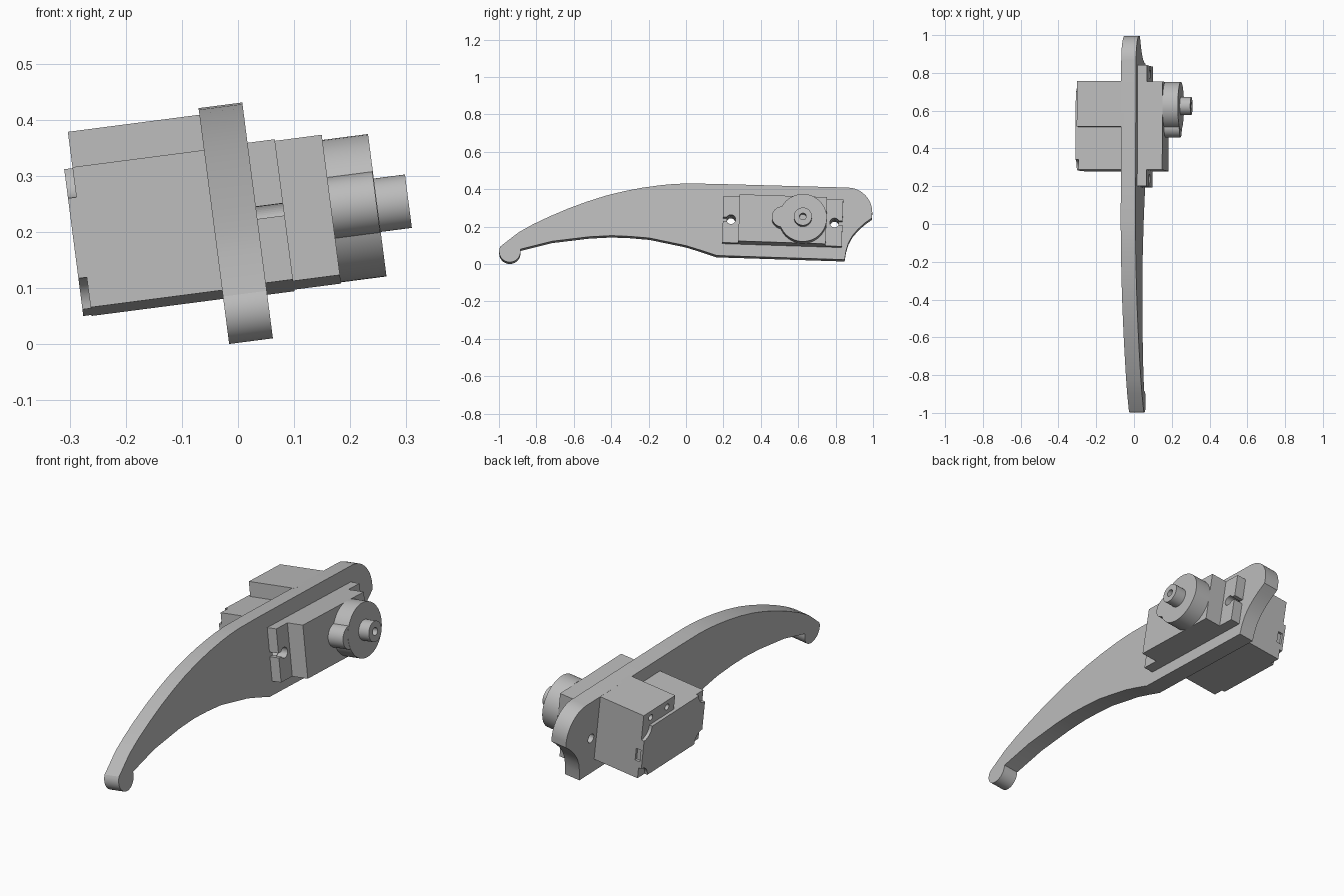
import bpy, bmesh
from math import sin, cos, pi, radians
from mathutils import Matrix

if "Cube" in bpy.data.objects:
    bpy.data.objects.remove(bpy.data.objects["Cube"])

grey = bpy.data.materials.new("light_grey")
grey.use_nodes = True
colour = (0.5, 0.5, 0.5, 1)
grey.diffuse_color = colour
grey.node_tree.nodes["Principled BSDF"].inputs["Base Color"].default_value = colour

# The whole arm leans sideways; the motor is also pitched a little
LEAN = Matrix.Rotation(radians(-7.4), 4, 'Y')
MOTOR = LEAN @ Matrix.Translation((0, 0.517, 0.217)) @ Matrix.Rotation(radians(-1.9), 4, 'X')


def arc(cy, cz, r, a0, a1, n=12):
    return [(cy + r * cos(radians(a0 + (a1 - a0) * i / n)),
             cz + r * sin(radians(a0 + (a1 - a0) * i / n))) for i in range(n + 1)]


def circle(cy, cz, r, n=48):
    return [(cy + r * cos(2 * pi * i / n), cz + r * sin(2 * pi * i / n)) for i in range(n)]


def rect(y0, y1, z0, z1):
    return [(y0, z0), (y1, z0), (y1, z1), (y0, z1)]


def prism(name, outline, x0, x1, frame=MOTOR):
    """Extrude a side outline from x0 to x1 in the given frame."""
    bm = bmesh.new()
    face = bm.faces.new([bm.verts.new((x0, y, z)) for y, z in outline])
    out = bmesh.ops.extrude_face_region(bm, geom=[face])["geom"]
    verts = [v for v in out if isinstance(v, bmesh.types.BMVert)]
    bmesh.ops.translate(bm, verts=verts, vec=(x1 - x0, 0, 0))
    bmesh.ops.recalc_face_normals(bm, faces=bm.faces)
    mesh = bpy.data.meshes.new(name)
    bm.to_mesh(mesh)
    bm.free()
    mesh.materials.append(grey)
    obj = bpy.data.objects.new(name, mesh)
    obj.matrix_world = frame
    bpy.context.collection.objects.link(obj)
    return obj


def select(obj):
    bpy.ops.object.select_all(action='DESELECT')
    obj.select_set(True)
    bpy.context.view_layer.objects.active = obj


def combine(obj, others, operation='DIFFERENCE'):
    for other in others:
        mod = obj.modifiers.new("combine", 'BOOLEAN')
        mod.operation, mod.object, mod.solver = operation, other, 'EXACT'
        select(obj)
        bpy.ops.object.modifier_apply(modifier=mod.name)
        bpy.data.objects.remove(other)


# Curved arm: back ridge, rounded tail, concave notch, underside, hooked foot
outline = [(-0.896, 0.162), (-0.82, 0.205), (-0.73, 0.248), (-0.63, 0.291), (-0.527, 0.329),
           (-0.43, 0.36), (-0.329, 0.385), (-0.235, 0.403), (-0.142, 0.416), (-0.07, 0.423),
           (0, 0.426), (0.152, 0.424)]
outline += arc(0.862, 0.27, 0.134, 88, 0)
outline += [(0.994, 0.24), (0.955, 0.212), (0.92, 0.18), (0.89, 0.145), (0.868, 0.105),
            (0.855, 0.06), (0.848, 0.0155), (0.163, 0.038), (0.08, 0.066), (0, 0.091),
            (-0.195, 0.132), (-0.3, 0.141), (-0.398, 0.145), (-0.516, 0.139),
            (-0.714, 0.115), (-0.885, 0.072)]
outline += arc(-0.942, 0.059, 0.057, 0, -210, 20)
arm = prism("curved_arm", outline, -0.0156, 0.063, LEAN)
combine(arm, [prism("cutter", circle(s * 0.277, 0, 0.022), -0.1, 0.15) for s in (-1, 1)])

# Motor case with recessed screw corners and a cable socket
case = prism("motor_case", rect(-0.234, 0.234, -0.126, 0.126), -0.267, 0.196)
cuts = [prism("cutter", circle(sy * 0.234, sz * 0.126, 0.054), -0.3, -0.252)
        for sy in (-1, 1) for sz in (-1, 1)]
cuts.append(prism("cutter", rect(0.222, 0.3, -0.04, 0.02), -0.255, -0.23))
combine(case, cuts)

# Mounting block on top of the case, with two screw holes
block = prism("mounting_block", rect(-0.007, 0.234, 0.12, 0.197), -0.252, 0.0)
combine(block, [prism("cutter", circle(y, 0.162, 0.015, 24), -0.3, -0.15) for y in (0.05, 0.175)])

# Mounting ears with slotted screw holes
for side, name in ((-1, "front_ear"), (1, "rear_ear")):
    y0, y1 = sorted((side * 0.23, side * 0.32))
    ear = prism(name, rect(y0, y1, -0.126, 0.126), 0.063, 0.112)
    s0, s1 = sorted((side * 0.277, side * 0.4))
    combine(ear, [prism("cutter", circle(side * 0.277, 0, 0.025), 0, 0.2),
                  prism("cutter", rect(s0, s1, -0.011, 0.011), 0, 0.2)])

# Gear housing: large disc with a small side lobe
housing = prism("gear_housing", circle(0.108, 0, 0.128, 64), 0.196, 0.278)
combine(housing, [prism("lobe", circle(-0.003, 0.002, 0.055), 0.19, 0.277)], 'UNION')

# Output shaft with a screw hole in its end
shaft = prism("output_shaft", circle(0.108, 0, 0.048), 0.27, 0.334)
combine(shaft, [prism("cutter", circle(0.108, 0, 0.018, 24), 0.285, 0.4)])

for obj in (arm, case, block, housing, shaft):
    select(obj)
    bpy.ops.object.shade_smooth_by_angle(angle=radians(25))
